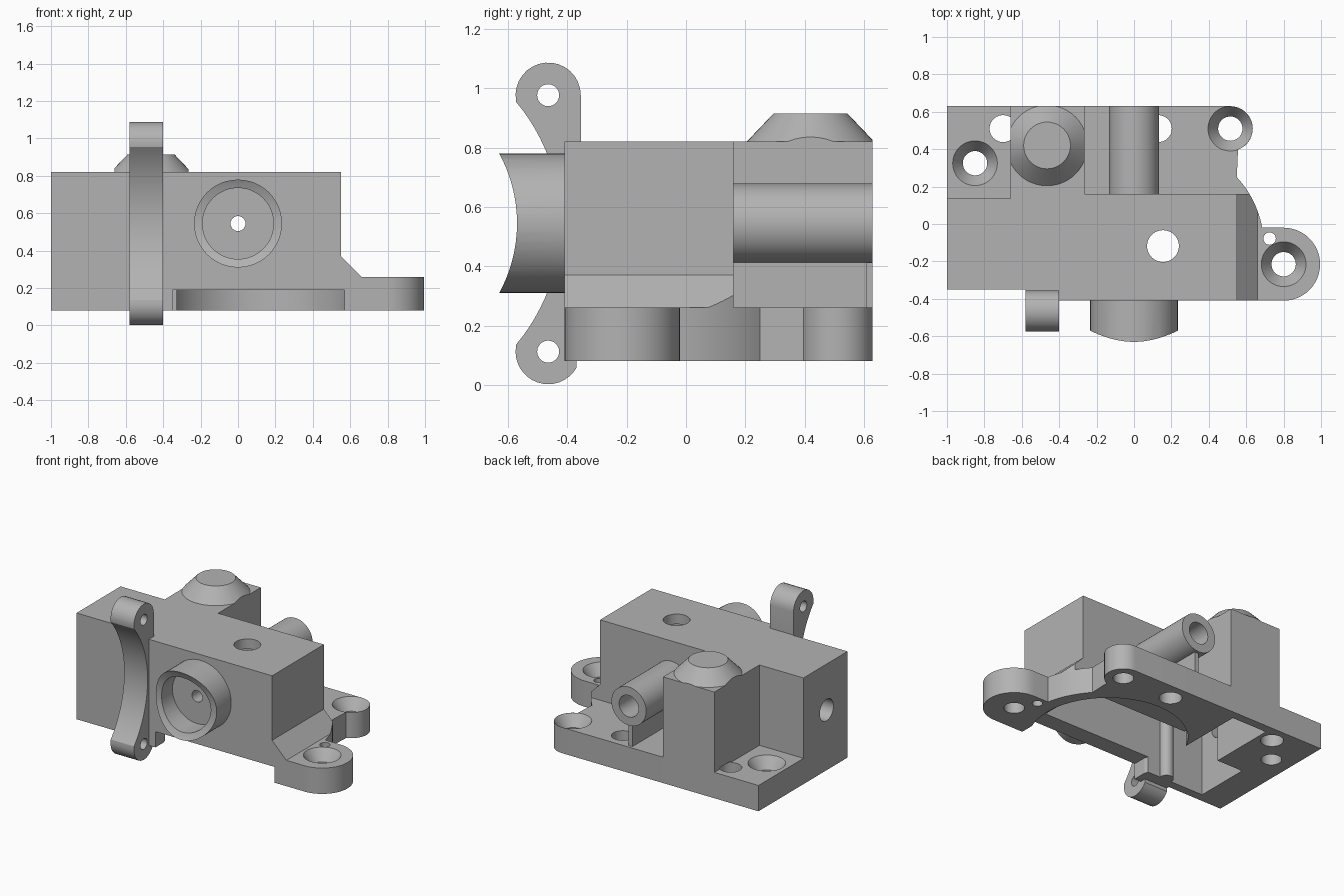
import bpy, bmesh
from math import sin, cos, radians

cube = bpy.data.objects.get("Cube")
if cube:
    bpy.data.objects.remove(cube, do_unlink=True)

grey = bpy.data.materials.new("plain_grey")
grey.use_nodes = True
grey.diffuse_color = (0.45, 0.45, 0.45, 1)
grey.node_tree.nodes["Principled BSDF"].inputs["Base Color"].default_value = (0.45, 0.45, 0.45, 1)


def arc(u, v, r, start, end, n=16):
    angles = [radians(start + (end - start) * i / n) for i in range(n + 1)]
    return [(u + r * cos(a), v + r * sin(a)) for a in angles]


def loft(name, rings):
    """Solid through rings of equal point count, capped at both ends."""
    bm = bmesh.new()
    loops = [[bm.verts.new(p) for p in ring] for ring in rings]
    n = len(loops[0])
    bm.faces.new(loops[0])
    bm.faces.new(loops[-1])
    for a, b in zip(loops, loops[1:]):
        for i in range(n):
            bm.faces.new((a[i], a[(i + 1) % n], b[(i + 1) % n], b[i]))
    bmesh.ops.recalc_face_normals(bm, faces=bm.faces)
    mesh = bpy.data.meshes.new(name)
    bm.to_mesh(mesh)
    bm.free()
    mesh.materials.append(grey)
    ob = bpy.data.objects.new(name, mesh)
    bpy.context.collection.objects.link(ob)
    return ob


def place(axis, u, v, w):
    return {"x": (w, u, v), "y": (u, w, v), "z": (u, v, w)}[axis]


def prism(name, pts, axis, lo, hi):
    return loft(name, [[place(axis, u, v, w) for u, v in pts] for w in (lo, hi)])


def box(name, x0, x1, y0, y1, z0, z1):
    return prism(name, [(x0, y0), (x1, y0), (x1, y1), (x0, y1)], "z", z0, z1)


def rod(name, axis, u, v, r, lo, hi, r2=None):
    ends = ((r, lo), (r if r2 is None else r2, hi))
    return loft(name, [[place(axis, *p, w) for p in arc(u, v, rad, 0, 360, 48)[:-1]]
                       for rad, w in ends])


def combine(ob, tools, operation):
    for tool in tools:
        mod = ob.modifiers.new("combine", "BOOLEAN")
        mod.operation = operation
        mod.solver = "EXACT"
        mod.object = tool
        bpy.context.view_layer.update()
        result = bpy.data.meshes.new_from_object(
            ob.evaluated_get(bpy.context.evaluated_depsgraph_get()))
        ob.modifiers.clear()
        ob.data = result
        bpy.data.objects.remove(tool, do_unlink=True)
    return ob


# Base plate outline with the rounded side lug and rear foot
outline = ([(-1, 0.63), (-1, -0.35), (-0.4, -0.35), (-0.4, -0.41)]
           + arc(0.8, -0.215, 0.195, -90, 90, 24)
           + arc(0.15, -0.12, 0.545, 10.6, 42.8)
           + arc(0.515, 0.51, 0.12, -70, 90))
body = prism("housing", outline, "z", 0.08, 0.26)

# Sloped shoulder trimmed to the base outline
shoulder = prism("shoulder", [(0.4, 0.2), (0.66, 0.2), (0.66, 0.26), (0.55, 0.37), (0.4, 0.37)],
                 "y", -0.41, 0.16)
combine(shoulder, [prism("trim", outline, "z", 0, 1)], "INTERSECT")

# Main block, rear post with its cap, and rear tube on a rib
block = prism("block", [(-1, -0.35), (-0.4, -0.35), (-0.4, -0.41), (0.55, -0.41), (0.55, 0.16),
                        (-0.66, 0.16), (-0.66, 0.135), (-1, 0.135)], "z", 0.08, 0.82)
post = box("post", -0.66, -0.265, 0.1, 0.63, 0.08, 0.82)
cap = rod("cap", "z", -0.465, 0.42, 0.225, 0.81, 0.915, 0.125)
combine(cap, [box("trim", -0.66, -0.265, 0, 0.63, 0.5, 1)], "INTERSECT")
tube = rod("tube", "y", 0, 0.545, 0.134, 0.1, 0.63)
rib = box("rib", -0.015, 0.015, 0.1, 0.61, 0.2, 0.45)
combine(body, [shoulder, block, post, cap, tube, rib], "UNION")

# Hollow underside: chamber, post chamber, round recess and front slot
combine(body, [
    box("chamber", -0.8, 0.48, -0.29, 0.1, 0, 0.75),
    box("post_chamber", -0.6, -0.33, 0, 0.57, 0, 0.75),
    rod("recess", "z", 0.11, -0.12, 0.5, 0, 0.19),
    box("slot", -0.35, 0.57, -0.6, -0.1, 0, 0.19),
], "DIFFERENCE")
combine(body, [rod("boss", "z", 0.13, 0.51, 0.11, 0.08, 0.25),
               rod("pillar", "z", -0.5, -0.28, 0.045, 0.08, 0.78)], "UNION")

# Bores and mounting holes
holes = [rod("tube_bore", "y", 0, 0.545, 0.075, 0, 0.8),
         rod("socket_bore", "y", 0, 0.545, 0.04, -0.6, -0.1),
         rod("side_bore", "x", -0.12, 0.5, 0.075, -1.2, -0.7),
         rod("top_bore", "z", 0.155, -0.118, 0.085, 0.6, 1),
         rod("pin_hole", "z", 0.725, -0.078, 0.033, 0, 0.5)]
for x, y in ((-0.7, 0.51), (0.13, 0.51)):
    holes.append(rod("plain_hole", "z", x, y, 0.072, 0, 0.27))
for x, y in ((-0.85, 0.325), (0.515, 0.51), (0.8, -0.215)):
    holes.append(rod("screw_hole", "z", x, y, 0.065, 0, 0.3))
    holes.append(rod("countersink", "z", x, y, 0.06, 0.175, 0.265, 0.123))
combine(body, holes, "DIFFERENCE")

# Front socket with a saddle-shaped rim
socket = rod("front_socket", "y", 0, 0.545, 0.235, -0.7, -0.38)
combine(socket, [rod("recess", "y", 0, 0.545, 0.19, -0.8, -0.45),
                 rod("bore", "y", 0, 0.545, 0.04, -0.8, -0.2),
                 prism("saddle", arc(-1.06, 0.545, 0.49, 0, 360, 96)[:-1], "x", -0.5, 0.5)],
        "DIFFERENCE")

# Clamp bracket with a pierced ear at each end
profile = (arc(-0.465, 0.977, 0.11, 0, 190)
           + arc(-1.06, 0.545, 0.636, 40, -40, 24)
           + arc(-0.465, 0.112, 0.11, 170, 330)
           + [(-0.37, 0.081), (-0.34, 0.081), (-0.34, 0.819), (-0.355, 0.819)])
bracket = prism("clamp_bracket", profile, "x", -0.58, -0.4)
combine(bracket, [rod("ear_hole", "x", -0.465, z, 0.037, -1, 0) for z in (0.977, 0.112)],
        "DIFFERENCE")

# Smooth the round faces while keeping hard edges
bpy.ops.object.select_all(action="DESELECT")
for ob in (body, socket, bracket):
    ob.select_set(True)
bpy.context.view_layer.objects.active = body
bpy.ops.object.shade_smooth_by_angle(angle=radians(25))
